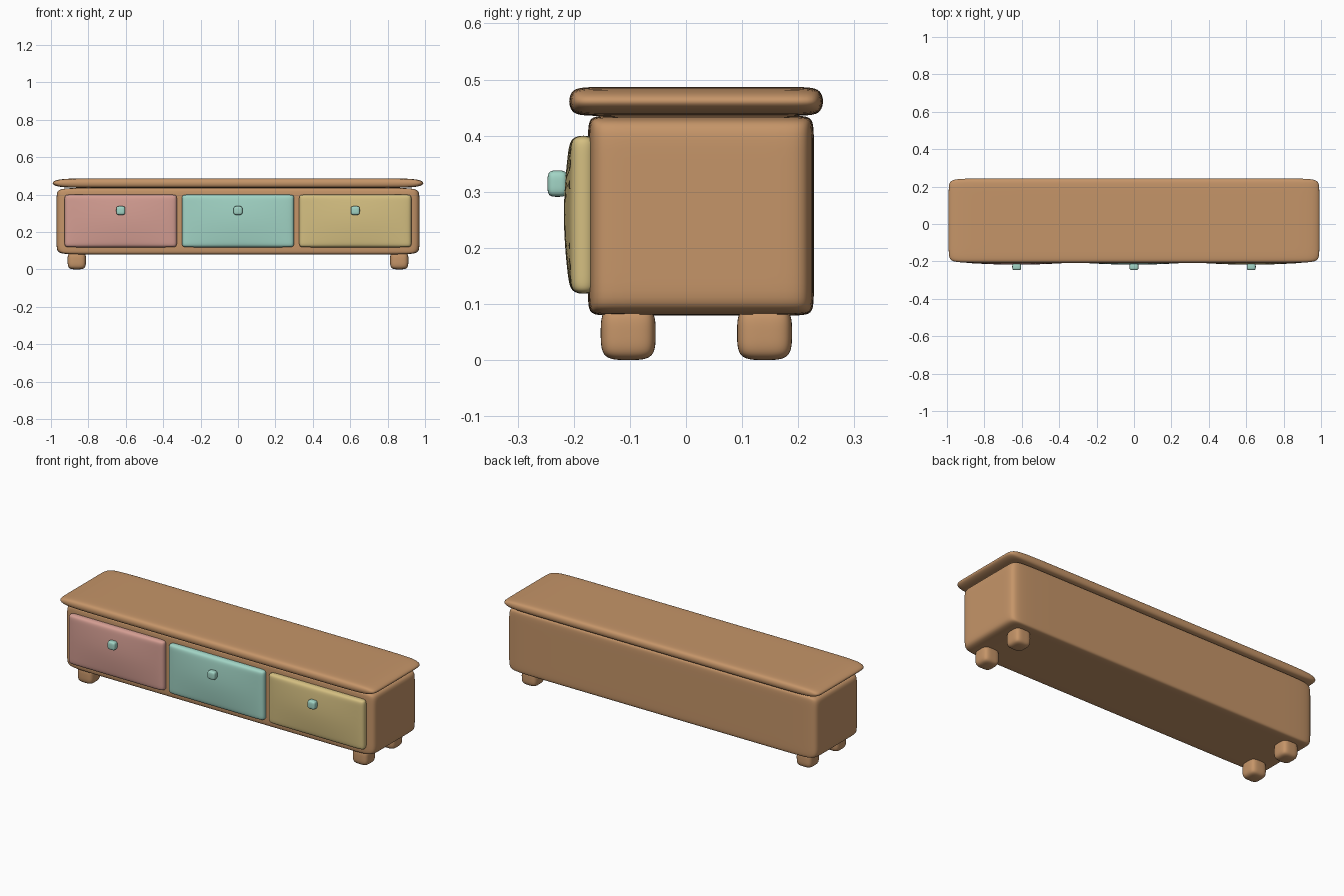
import bpy, bmesh
from mathutils import Vector

if "Cube" in bpy.data.objects:
    bpy.data.objects.remove(bpy.data.objects["Cube"])


def material(name, rgb):
    m = bpy.data.materials.new(name)
    m.diffuse_color = (*rgb, 1)
    m.use_nodes = True
    m.node_tree.nodes["Principled BSDF"].inputs["Base Color"].default_value = m.diffuse_color
    return m


wood = material("warm wood", (0.56, 0.30, 0.14))
pink = material("soft pink", (0.66, 0.34, 0.29))
mint = material("soft mint", (0.36, 0.66, 0.56))
yellow = material("soft yellow", (0.66, 0.52, 0.22))


def soft_box(name, mat, lo, hi, loops, bulge=0.0, levels=3):
    """Subdivided box; loops gives the relative loop cuts on each axis."""
    lo, hi = Vector(lo), Vector(hi)
    mid, half = (lo + hi) / 2, (hi - lo) / 2
    bm = bmesh.new()
    bmesh.ops.create_cube(bm, size=2)
    for axis, cuts in enumerate(loops):
        for c in cuts:
            normal = Vector((0, 0, 0))
            normal[axis] = 1
            bmesh.ops.bisect_plane(bm, geom=bm.verts[:] + bm.edges[:] + bm.faces[:],
                                   plane_co=normal * c, plane_no=normal)
    for v in bm.verts:
        u = v.co.copy()
        v.co = Vector([u[i] * half[i] for i in range(3)])
        if u.y < -0.99:  # dome the front face
            v.co.y -= bulge * (1 - u.x ** 2) * (1 - u.z ** 2)
    for f in bm.faces:
        f.smooth = True
    mesh = bpy.data.meshes.new(name)
    bm.to_mesh(mesh)
    bm.free()
    mesh.materials.append(mat)
    ob = bpy.data.objects.new(name, mesh)
    ob.location = mid
    bpy.context.collection.objects.link(ob)
    sub = ob.modifiers.new("Subdivision", 'SUBSURF')
    sub.levels = sub.render_levels = levels
    return ob


edge = (-0.8, 0.8)

# Cabinet body and overhanging top board
soft_box("cabinet_body", wood, (-0.97, -0.175, 0.079), (0.97, 0.228, 0.436),
         (edge, edge, edge))
soft_box("top_board", wood, (-1, -0.21, 0.435), (1, 0.246, 0.487),
         ((-0.78, 0.78), edge, ()))

# Three domed drawer fronts, each with a round knob
for side, x, mat in (("left", -0.627, pink), ("middle", 0, mint), ("right", 0.627, yellow)):
    soft_box(side + "_drawer", mat, (x - 0.302, -0.205, 0.117), (x + 0.302, -0.16, 0.401),
             ((-0.85, 0, 0.85), (), (-0.8, 0, 0.8)), bulge=0.021)
    soft_box(side + "_knob", mint, (x - 0.024, -0.247, 0.291), (x + 0.024, -0.211, 0.338),
             ((0,), (0,), (0,)))

# Four ball feet
for sx, x in (("left", -0.862), ("right", 0.862)):
    for sy, y in (("front", -0.103), ("back", 0.14)):
        soft_box(f"{sy}_{sx}_foot", wood, (x - 0.049, y - 0.049, 0), (x + 0.049, y + 0.049, 0.096),
                 ((0,), (0,), (0,)))
